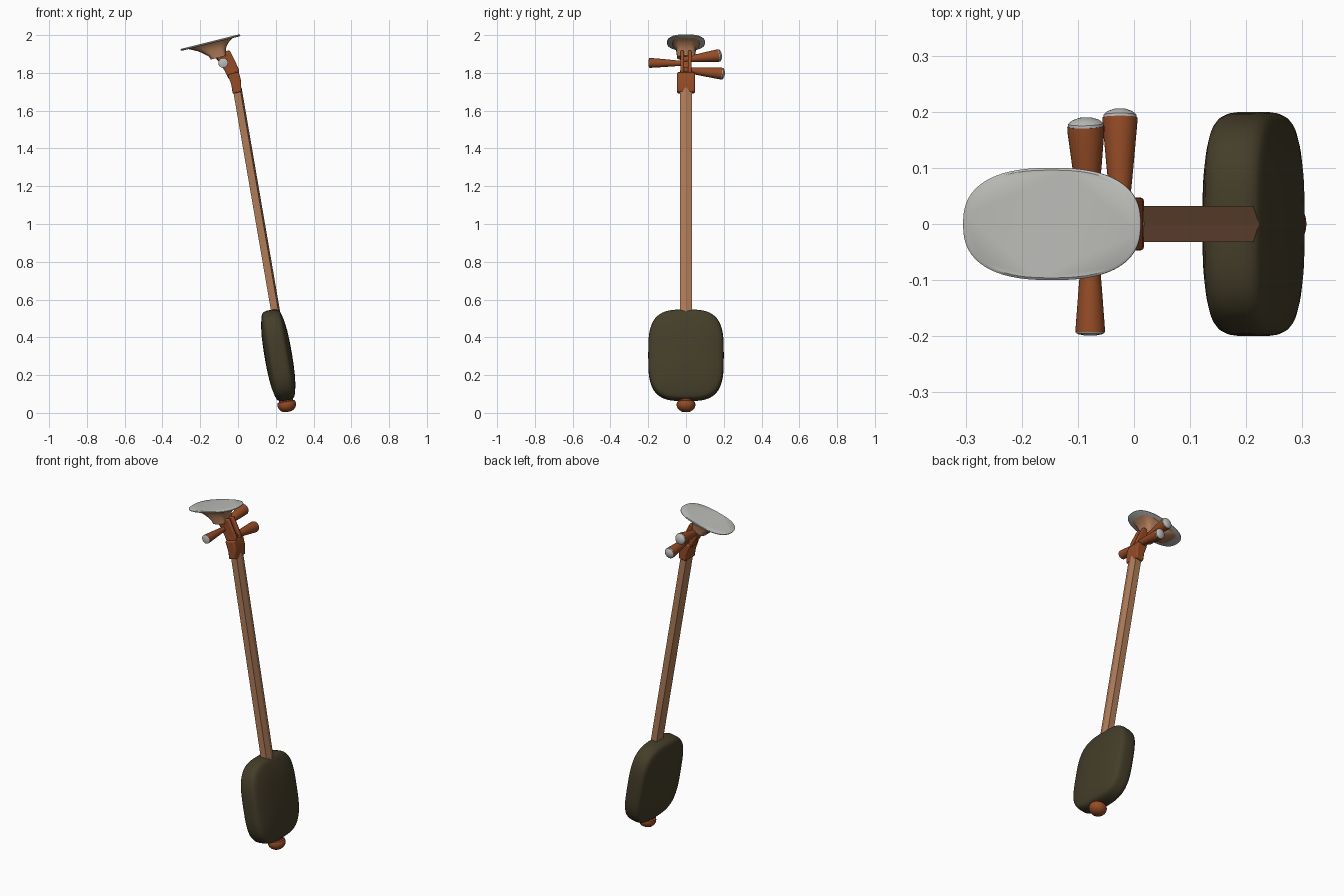
import bpy, math
from mathutils import Vector, Matrix

if "Cube" in bpy.data.objects:
    bpy.data.objects.remove(bpy.data.objects["Cube"])


def mat(name, c):
    m = bpy.data.materials.new(name)
    m.diffuse_color = (*c, 1)
    m.use_nodes = True
    m.node_tree.nodes["Principled BSDF"].inputs["Base Color"].default_value = m.diffuse_color
    return m


TAN = mat("tan wood", (0.43, 0.20, 0.098))
RED = mat("red brown wood", (0.30, 0.072, 0.02))
OLIVE = mat("dark olive", (0.058, 0.047, 0.022))
GREY = mat("pale grey", (0.50, 0.50, 0.48))


def loft(name, rings, material, M=Matrix(), angle=35):
    """Skin a list of equal-length point rings, capped at both ends."""
    n = len(rings[0])
    verts = [M @ Vector(p) for r in rings for p in r]
    faces = [list(range(n))[::-1], [(len(rings) - 1) * n + i for i in range(n)]]
    for k in range(len(rings) - 1):
        for i in range(n):
            j = (i + 1) % n
            faces.append([k * n + i, k * n + j, (k + 1) * n + j, (k + 1) * n + i])
    me = bpy.data.meshes.new(name)
    me.from_pydata(verts, [], faces)
    me.materials.append(material)
    ob = bpy.data.objects.new(name, me)
    bpy.context.collection.objects.link(ob)
    bpy.context.view_layer.objects.active = ob
    ob.select_set(True)
    bpy.ops.object.mode_set(mode='EDIT')
    bpy.ops.mesh.select_all(action='SELECT')
    bpy.ops.mesh.normals_make_consistent(inside=False)
    bpy.ops.object.mode_set(mode='OBJECT')
    bpy.ops.object.shade_smooth_by_angle(angle=math.radians(angle))
    ob.select_set(False)
    return ob


def oval(a, b, z, e=2.0, n=48, cx=0):
    """Superellipse ring in the xy plane."""
    pts = []
    for i in range(n):
        t = 2 * math.pi * i / n
        c, s = math.cos(t), math.sin(t)
        pts.append((cx + a * math.copysign(abs(c) ** (2 / e), c),
                    b * math.copysign(abs(s) ** (2 / e), s), z))
    return pts


def lathe(name, profile, material, M, n=32):
    return loft(name, [oval(r, r, h, n=n) for r, h in profile], material, M)


# Leaning frame shared by body, neck and end knob (local z runs along the neck)
TILT = Matrix.Translation((0.213, 0, 0.305)) @ Matrix.Rotation(math.radians(-9.76), 4, 'Y')

# Body: rounded rectangular drum with domed faces
half = [(1.0, 0.018), (0.99, 0.032), (0.965, 0.043), (0.93, 0.049), (0.85, 0.055),
        (0.7, 0.063), (0.5, 0.069), (0.25, 0.072), (0.02, 0.073)]
prof = [(r, -h) for r, h in reversed(half)] + half
rings = [[(h, y, z) for y, z, _ in oval(0.2 * r, 0.243 * r, 0, 3.3, 64)] for r, h in prof]
loft("body", rings, OLIVE, TILT, 60)

# End knob
lathe("end_knob", [(0.035, -0.215), (0.038, -0.246), (0.046, -0.25), (0.049, -0.26), (0.049, -0.272),
                   (0.045, -0.283), (0.036, -0.294), (0.022, -0.302), (0.004, -0.304)], RED, TILT)

# Neck: five-sided shaft with a shallow ridge
sec = [(0.002, -0.032), (0.04, -0.032), (0.049, 0), (0.04, 0.032), (0.002, 0.032)]
loft("neck", [[(x, y, z) for x, y in sec] for z in (0.21, 1.43)], TAN, TILT, 20)


def block(name, side, y0, y1, material=RED):
    """Extrude an x-z side profile between two y values."""
    ob = loft(name, [[(x, y, z) for x, z in side] for y in (y0, y1)], material)
    b = ob.modifiers.new("soft_edges", 'BEVEL')
    b.width, b.segments, b.limit_method = 0.006, 2, 'ANGLE'
    return ob


# Pegbox: wide foot, two cheeks with a slot between and a back wall
block("pegbox_foot", [(-0.028, 1.69), (0.018, 1.70), (0.016, 1.76), (0.004, 1.805),
                      (-0.055, 1.79), (-0.036, 1.74)], -0.047, 0.047)
cheek = [(-0.05, 1.77), (0.0, 1.78), (0.006, 1.815), (-0.01, 1.85), (-0.045, 1.92),
         (-0.12, 1.90), (-0.105, 1.865), (-0.07, 1.81)]
for label, s in (("left", -1), ("right", 1)):
    block("pegbox_cheek_" + label, cheek, *sorted((s * 0.010, s * 0.030)))
block("pegbox_back", [(-0.05, 1.77), (-0.03, 1.77), (-0.05, 1.83), (-0.09, 1.9),
                      (-0.12, 1.90), (-0.105, 1.865), (-0.07, 1.81)], -0.015, 0.015)

# Head: flared block under a flat oval plate
HEAD = Matrix.Translation((-0.146, 0, 1.961)) @ Matrix.Rotation(math.radians(-14), 4, 'Y')
flare = [(0.042, 0.048, -0.088, 0.022), (0.046, 0.049, -0.07, 0.02), (0.060, 0.051, -0.05, 0.012),
         (0.080, 0.055, -0.03, 0.006), (0.105, 0.064, -0.014, 0), (0.125, 0.072, -0.004, 0)]
loft("head_flare", [oval(a, b, z, 4, 40, cx) for a, b, z, cx in flare], TAN, HEAD)
loft("head_plate", [oval(a, b, z, 2.5, 64) for a, b, z in
                    ((0.155, 0.094, -0.006), (0.163, 0.1, -0.002), (0.163, 0.1, 0.002),
                     (0.158, 0.096, 0.005))], GREY, HEAD)


# Tuning pegs with domed caps
def peg(name, start, end, r0, r1, dome):
    a, b = Vector(start), Vector(end)
    L = (b - a).length
    M = Matrix.Translation(a) @ (b - a).to_track_quat('Z', 'Y').to_matrix().to_4x4()
    lathe(name, [(r0, 0), (r0 * 1.1, L * 0.3), (r0 + (r1 - r0) * 0.6, L * 0.65),
                 (r1, L * 0.96), (r1, L)], RED, M)
    lathe(name + "_cap", [(r1 * 0.97, L - 0.002), (r1 * 0.95, L + dome * 0.3), (r1 * 0.75, L + dome * 0.65),
                          (r1 * 0.4, L + dome * 0.92), (0.002, L + dome)], GREY, M)


peg("peg_upper", (-0.08, -0.03, 1.868), (-0.086, 0.174, 1.892), 0.016, 0.033, 0.016)
peg("peg_lower", (-0.025, -0.03, 1.818), (-0.025, 0.19, 1.796), 0.016, 0.031, 0.016)
peg("peg_middle", (-0.078, 0.03, 1.85), (-0.078, -0.193, 1.853), 0.013, 0.026, 0.006)
